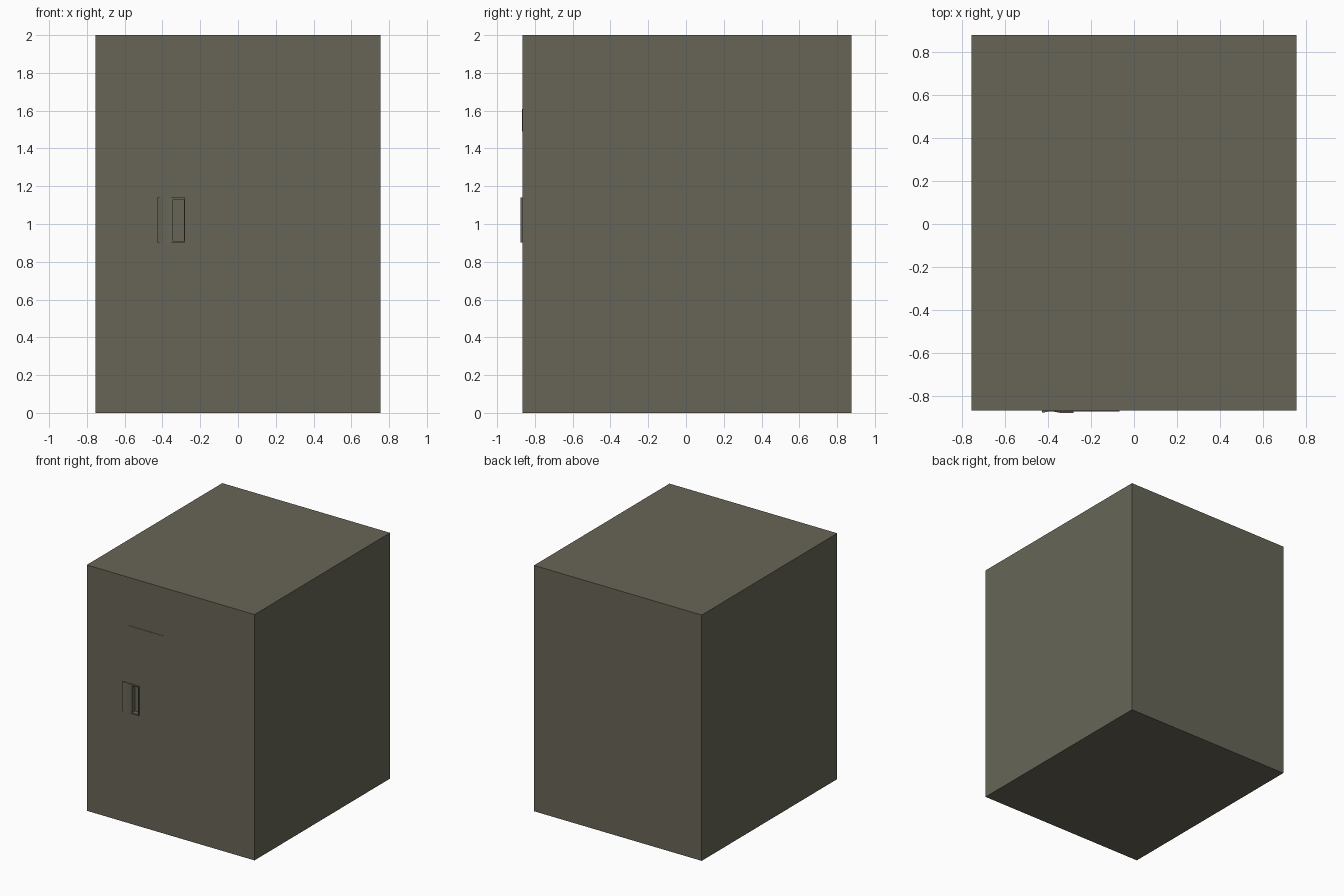
import bpy, bmesh, math

if "Cube" in bpy.data.objects:
    bpy.data.objects.remove(bpy.data.objects["Cube"])

mat = bpy.data.materials.new("olive grey paint")
mat.diffuse_color = (0.137, 0.131, 0.094, 1)
mat.use_nodes = True
mat.node_tree.nodes["Principled BSDF"].inputs["Base Color"].default_value = mat.diffuse_color


def finish(name, bm):
    bmesh.ops.recalc_face_normals(bm, faces=bm.faces)
    me = bpy.data.meshes.new(name)
    bm.to_mesh(me)
    bm.free()
    me.materials.append(mat)
    ob = bpy.data.objects.new(name, me)
    bpy.context.collection.objects.link(ob)
    return ob


def box(name, x0, x1, y0, y1, z0, z1, bevel=0):
    bm = bmesh.new()
    bmesh.ops.create_cube(bm, size=1)
    for v in bm.verts:
        v.co = ((x0, x1)[v.co.x > 0], (y0, y1)[v.co.y > 0], (z0, z1)[v.co.z > 0])
    if bevel:
        bmesh.ops.bevel(bm, geom=bm.edges[:], offset=bevel, segments=1, affect='EDGES')
    return finish(name, bm)


def cut(ob, cutter):
    m = ob.modifiers.new("pocket", 'BOOLEAN')
    m.operation = 'DIFFERENCE'
    m.solver = 'EXACT'
    m.object = cutter


FRONT = -0.866

# cabinet body
body = box("cabinet_body", -0.755, 0.755, FRONT, 0.876, 0, 2)

# label holder: narrow tab and wide plate side by side
box("label_tab", -0.372, -0.29, FRONT - 0.003, FRONT + 0.002, 1.49, 1.608)
box("label_plate", -0.29, -0.068, FRONT - 0.003, FRONT + 0.002, 1.49, 1.608)

# handle plate: profile with a shallow scoop on the left, extruded upward
prof = [(-0.28, FRONT + 0.004), (-0.428, FRONT + 0.004), (-0.428, -0.876)]
for i in range(1, 6):
    t = i / 6
    prof.append((-0.424 + 0.078 * t, -0.876 + 0.006 * math.sin(math.pi * t)))
prof += [(-0.346, -0.876), (-0.28, -0.876)]
bm = bmesh.new()
face = bm.faces.new([bm.verts.new((x, y, 0.902)) for x, y in prof])
ext = bmesh.ops.extrude_face_region(bm, geom=[face])
for v in ext["geom"]:
    if isinstance(v, bmesh.types.BMVert):
        v.co.z = 1.14
handle = finish("handle_plate", bm)

# finger pocket cut through the plate into the body
pocket = box("pocket_cutter", -0.343, -0.286, -0.9, -0.835, 0.911, 1.131)
pocket.hide_render = True
pocket.hide_viewport = False
pocket.display_type = 'WIRE'
cut(body, pocket)
cut(handle, pocket)
